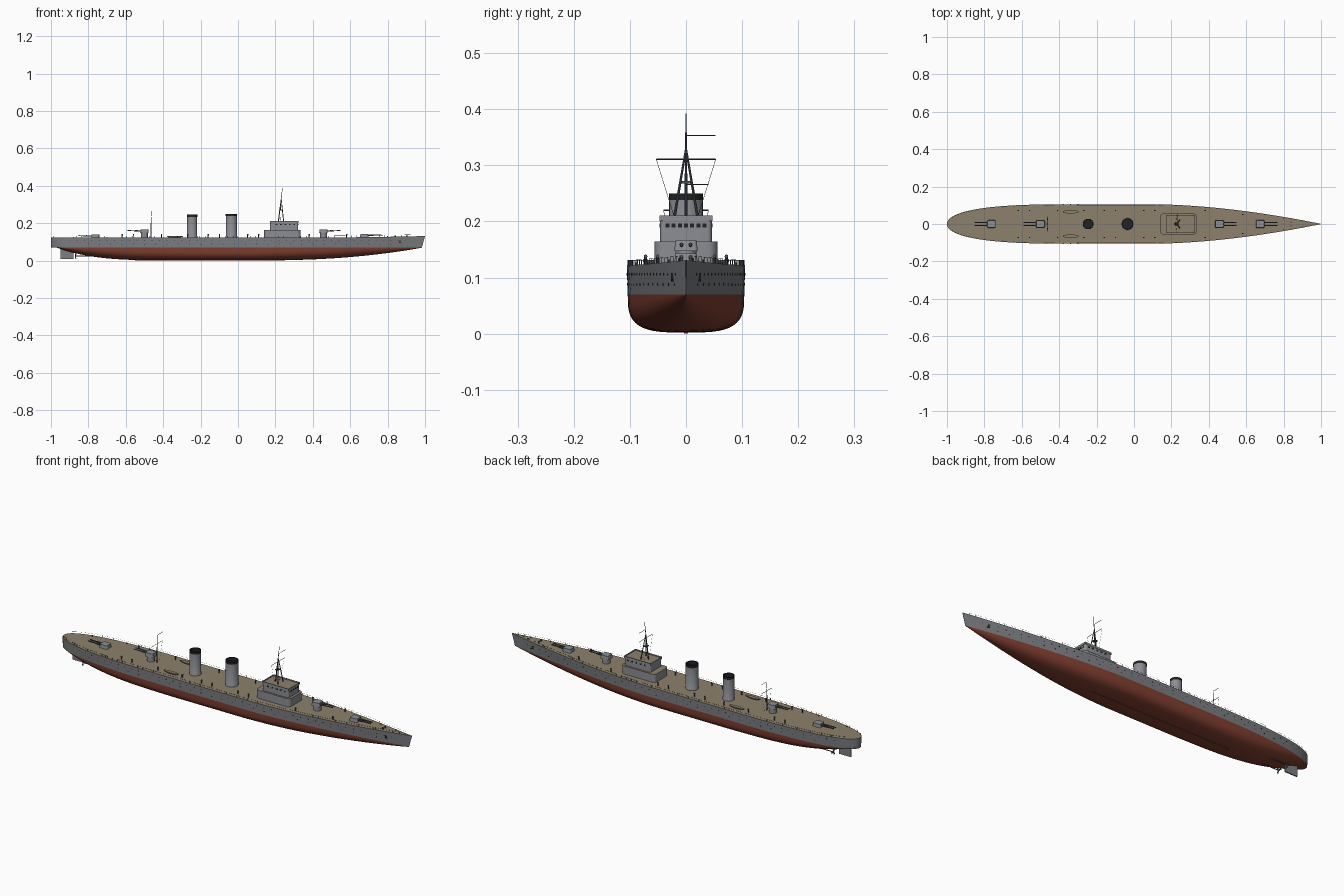
import bpy, bmesh, math
from mathutils import Vector, Matrix

if "Cube" in bpy.data.objects:
    bpy.data.objects.remove(bpy.data.objects["Cube"])


def material(name, rgb):
    m = bpy.data.materials.new(name)
    m.diffuse_color = (*rgb, 1)
    m.use_nodes = True
    m.node_tree.nodes["Principled BSDF"].inputs["Base Color"].default_value = m.diffuse_color
    return m


HULL = material("hull grey", (0.20, 0.21, 0.225))
RED = material("bottom red", (0.22, 0.05, 0.03))
TAN = material("deck tan", (0.27, 0.22, 0.15))
GREY = material("upper grey", (0.26, 0.27, 0.295))
DARK = material("black", (0.015, 0.016, 0.018))
METAL = material("dark metal", (0.08, 0.085, 0.095))


def finish(bm, name, mats, smooth=True, normals=True):
    if normals:
        bmesh.ops.recalc_face_normals(bm, faces=bm.faces[:])
    me = bpy.data.meshes.new(name)
    bm.to_mesh(me)
    bm.free()
    for m in mats:
        me.materials.append(m)
    ob = bpy.data.objects.new(name, me)
    bpy.context.collection.objects.link(ob)
    if smooth:
        bpy.ops.object.select_all(action='DESELECT')
        ob.select_set(True)
        bpy.context.view_layer.objects.active = ob
        bpy.ops.object.shade_smooth_by_angle(angle=math.radians(35))
    return ob


def rod(bm, a, b, r, n=8, r2=None):
    a, b = Vector(a), Vector(b)
    d = b - a
    mat = Matrix.Translation((a + b) / 2) @ d.to_track_quat('Z', 'Y').to_matrix().to_4x4()
    bmesh.ops.create_cone(bm, cap_ends=True, segments=n, radius1=r, radius2=r if r2 is None else r2,
                          depth=d.length, matrix=mat)


def box(bm, lo, hi, round_r=0.0):
    lo, hi = Vector(lo), Vector(hi)
    mat = Matrix.Translation((lo + hi) / 2) @ Matrix.Diagonal((*(hi - lo), 1))
    vs = bmesh.ops.create_cube(bm, size=1, matrix=mat)['verts']
    if round_r:
        es = {e for v in vs for e in v.link_edges
              if abs(e.verts[0].co.z - e.verts[1].co.z) > 1e-5}
        bmesh.ops.bevel(bm, geom=list(es), offset=round_r, segments=5, profile=0.5, affect='EDGES')


def top_faces(bm, index):
    bm.normal_update()
    for f in bm.faces:
        if f.normal.z > 0.9:
            f.material_index = index


# Hull lines
WL = 0.07


def beam(x):
    if x > 0.1:
        return 0.105 * (1 - ((x - 0.1) / 0.9) ** 1.75) + 0.0005
    if x < -0.3:
        return 0.105 * max(0, 1 - ((-0.3 - x) / 0.7) ** 3) ** 0.46 + 0.0005
    return 0.105


def deck_z(x):
    return 0.122 + 0.009 * max(0, (x - 0.2) / 0.8) ** 2


def keel_z(x):
    if x > 0.2:
        t = (x - 0.2) / 0.8
        return 0.002 + 0.067 * t ** 2
    t = min(1, max(0, (-0.4 - x) / 0.57))
    return 0.002 + 0.067 * t ** 3


def section(x):
    fwd, aft = max(0, (x - 0.1) / 0.9), max(0, (-0.3 - x) / 0.7)
    b, k = beam(x), keel_z(x)
    bw = b * (0.985 - 0.2 * fwd ** 2 - 0.06 * aft ** 3)
    n = 3.4 - 1.7 * fwd ** 0.8 - 1.2 * aft
    pts = []
    for i in range(13):
        a = i / 12 * math.pi / 2
        pts.append((bw * math.sin(a) ** (2 / n), WL - (WL - k) * max(0, math.cos(a)) ** (2 / n)))
    for t in (0.33, 0.67, 1):
        pts.append((bw + (b - bw) * t, WL + (deck_z(x) - WL) * t))
    rake = 0.017 * fwd ** 8
    return [Vector((x - rake * (0.131 - z) / 0.061, y, z)) for y, z in pts]


xs = [-math.cos(i / 64 * math.pi) for i in range(65)]
bm = bmesh.new()
rings = []
for x in xs:
    s = section(x)
    port = [bm.verts.new(p) for p in s]
    star = [bm.verts.new((p.x, -p.y, p.z)) for p in s[1:]]
    rings.append(star[::-1] + port)
for a, b in zip(rings, rings[1:]):
    for j in range(len(a) - 1):
        bm.faces.new((a[j], a[j + 1], b[j + 1], b[j]))
    bm.faces.new((a[-1], a[0], b[0], b[-1])).material_index = 2
for r in (rings[0], rings[-1]):
    bm.faces.new(r)
bm.normal_update()
for f in bm.faces:
    if f.material_index == 0 and f.calc_center_median().z < WL:
        f.material_index = 1
finish(bm, "hull", [HULL, RED, TAN])

# Keel bar, rudder, shafts and propellers
bm = bmesh.new()
box(bm, (-0.55, -0.004, 0), (0.25, 0.004, 0.006))
finish(bm, "keel_bar", [RED], False)
bm = bmesh.new()
box(bm, (-0.95, -0.003, 0.008), (-0.88, 0.003, 0.066))
finish(bm, "rudder", [HULL], False)
bm = bmesh.new()
for y in (-0.03, 0.03):
    rod(bm, (-0.70, y, 0.024), (-0.872, y, 0.024), 0.0025)
    for k in range(3):
        a = k * math.tau / 3
        rod(bm, (-0.868, y, 0.024), (-0.868, y + 0.014 * math.cos(a), 0.024 + 0.014 * math.sin(a)), 0.002, 6, 0.004)
finish(bm, "propellers", [METAL])

# Bridge tiers with tan roofs
for name, lo, hi, r in (("bridge_lower", (0.14, -0.056, 0.12), (0.335, 0.056, 0.164), 0.018),
                        ("bridge_upper", (0.172, -0.046, 0.16), (0.322, 0.046, 0.205), 0.008)):
    bm = bmesh.new()
    box(bm, lo, hi, r)
    top_faces(bm, 1)
    finish(bm, name, [GREY, TAN])
bm = bmesh.new()
for s in (-1, 1):
    box(bm, (0.17, s * 0.0465 - 0.001, 0.201), (0.324, s * 0.0465 + 0.001, 0.211))
for x in (0.171, 0.323):
    box(bm, (x - 0.001, -0.0475, 0.201), (x + 0.001, 0.0475, 0.211))
finish(bm, "bridge_bulwark", [GREY], False)
bm = bmesh.new()
for i in range(7):
    y = -0.033 + i * 0.011
    box(bm, (0.3215, y - 0.0035, 0.189), (0.3228, y + 0.0035, 0.196))
for s in (-1, 1):
    for i in range(5):
        x = 0.2 + i * 0.024
        box(bm, (x, s * 0.0462 - 0.0006, 0.189), (x + 0.01, s * 0.0462 + 0.0006, 0.196))
finish(bm, "bridge_windows", [DARK], False)

# Funnels with dark caps and open tops
for name, x, r, h in (("aft_funnel", -0.245, 0.027, 0.245), ("fore_funnel", -0.035, 0.03, 0.25)):
    bm = bmesh.new()
    prof = [(r * 1.04, 0.115), (r * 1.04, 0.13), (r, 0.132), (r, h - 0.012), (r * 1.02, h - 0.012),
            (r * 1.02, h), (r * 0.9, h), (r * 0.9, h - 0.02), (0.0001, h - 0.02)]
    loops = [[bm.verts.new((x + q * math.cos(i * math.tau / 32), q * math.sin(i * math.tau / 32), z))
              for i in range(32)] for q, z in prof]
    for k, (a, b) in enumerate(zip(loops, loops[1:])):
        for i in range(32):
            j = (i + 1) % 32
            bm.faces.new((a[i], a[j], b[j], b[i])).material_index = int(k >= 4)
    finish(bm, name, [GREY, DARK], normals=False)

# Twin gun turrets, two raised on barbettes
for name, x, d, z in (("turret_1", 0.675, 1, 0.124), ("turret_2", 0.457, 1, 0.147),
                      ("turret_3", -0.5, -1, 0.147), ("turret_4", -0.762, -1, 0.12)):
    bm = bmesh.new()
    rod(bm, (x, 0, 0.11), (x, 0, z), 0.019, 24)
    box(bm, (x - 0.023, -0.021, z), (x + 0.023, 0.021, z + 0.019), 0.006)
    for v in bm.verts:
        if v.co.z > z + 0.018:
            v.co.x = x + (v.co.x - x) * 0.88
            v.co.y *= 0.9
    finish(bm, name, [GREY])
    bm = bmesh.new()
    for y in (-0.008, 0.008):
        rod(bm, (x + d * 0.015, y, z + 0.011), (x + d * 0.05, y, z + 0.012), 0.0035, 10)
        rod(bm, (x + d * 0.045, y, z + 0.012), (x + d * 0.092, y, z + 0.013), 0.0025, 10)
    finish(bm, name + "_barrels", [METAL])

# Ship's boats
bm = bmesh.new()
for y in (-0.066, 0.066):
    bmesh.ops.create_uvsphere(bm, u_segments=20, v_segments=10, radius=1,
                              matrix=Matrix.Translation((-0.338, y, 0.131)) @ Matrix.Diagonal((0.043, 0.010, 0.010, 1)))
for v in bm.verts:
    v.co.z = min(v.co.z, 0.131)
top_faces(bm, 1)
finish(bm, "boats", [GREY, TAN])

# Fore tripod mast and aft pole mast with yards
bm = bmesh.new()
rod(bm, (0.215, 0, 0.2), (0.231, 0, 0.33), 0.003, 10, 0.002)
rod(bm, (0.231, 0, 0.33), (0.238, 0, 0.392), 0.0018, 8, 0.0008)
for s in (-1, 1):
    rod(bm, (0.245, s * 0.022, 0.2), (0.231, 0, 0.33), 0.0026, 8, 0.0018)
rod(bm, (0.23, -0.053, 0.311), (0.23, 0.053, 0.311), 0.001)
rod(bm, (0.234, 0, 0.353), (0.234, 0.053, 0.353), 0.001)
box(bm, (0.219, -0.01, 0.268), (0.237, 0.01, 0.272))
rod(bm, (-0.465, 0, 0.12), (-0.465, 0, 0.2), 0.0025)
rod(bm, (-0.465, 0, 0.2), (-0.46, 0, 0.268), 0.0015, 8, 0.0008)
rod(bm, (-0.462, -0.04, 0.22), (-0.462, 0.04, 0.22), 0.0009)
rod(bm, (-0.46, 0, 0.266), (-0.46, 0.04, 0.266), 0.0009)
for s in (-1, 1):
    rod(bm, (0.23, s * 0.053, 0.311), (0.225, s * 0.02, 0.205), 0.0004, 4)
    rod(bm, (-0.462, s * 0.04, 0.22), (-0.465, s * 0.02, 0.122), 0.0004, 4)
finish(bm, "masts", [METAL])

# Deck railings along both sides
bm = bmesh.new()
rail_x = [-0.985 + i * 0.03 for i in range(66)]
for s in (-1, 1):
    pts = [Vector((x, s * max(0.001, beam(x) - 0.002), deck_z(x))) for x in rail_x]
    for p in pts:
        rod(bm, p, p + Vector((0, 0, 0.009)), 0.0005, 4)
    for a, b in zip(pts, pts[1:]):
        rod(bm, a + Vector((0, 0, 0.009)), b + Vector((0, 0, 0.009)), 0.0003, 4)
finish(bm, "railings", [METAL], False)

# Ventilators, bollards and foredeck gear
bm = bmesh.new()
for s in (-1, 1):
    for x in (-0.62, -0.56, -0.41, -0.27, -0.16, -0.1, 0.05, 0.11, 0.38, 0.58):
        y = s * min(0.072, beam(x) - 0.02)
        rod(bm, (x, y, 0.12), (x, y, 0.137), 0.0025)
        rod(bm, (x - 0.002, y, 0.138), (x + 0.005, y, 0.138), 0.0032)
    for x in (-0.88, -0.7, 0.8, 0.9):
        rod(bm, (x, s * (beam(x) - 0.008), 0.12), (x, s * (beam(x) - 0.008), deck_z(x) + 0.005), 0.0025)
    rod(bm, (0.84, s * 0.009, 0.12), (0.84, s * 0.009, 0.135), 0.004, 12)
finish(bm, "deck_fittings", [METAL])

# Portholes in the hull sides and bow anchors
bm = bmesh.new()
for s in (-1, 1):
    for z, step, x0, x1 in ((0.106, 0.04, -0.9, 0.93), (0.088, 0.06, -0.8, 0.9)):
        for i in range(int((x1 - x0) / step) + 1):
            x = x0 + i * step
            sec = section(x)
            t = (z - WL) / (deck_z(x) - WL)
            p = sec[12].lerp(sec[15], t)
            y = p.y * s
            rod(bm, (p.x, y - s * 0.002, z), (p.x, y + s * 0.0007, z), 0.0022)
    p = section(0.87)[13]
    box(bm, (p.x - 0.006, s * p.y - 0.003, 0.093), (p.x + 0.006, s * p.y + 0.003, 0.097))
    box(bm, (p.x - 0.002, s * p.y - 0.004, 0.093), (p.x + 0.002, s * p.y + 0.004, 0.108))
finish(bm, "portholes_and_anchors", [DARK], False)
